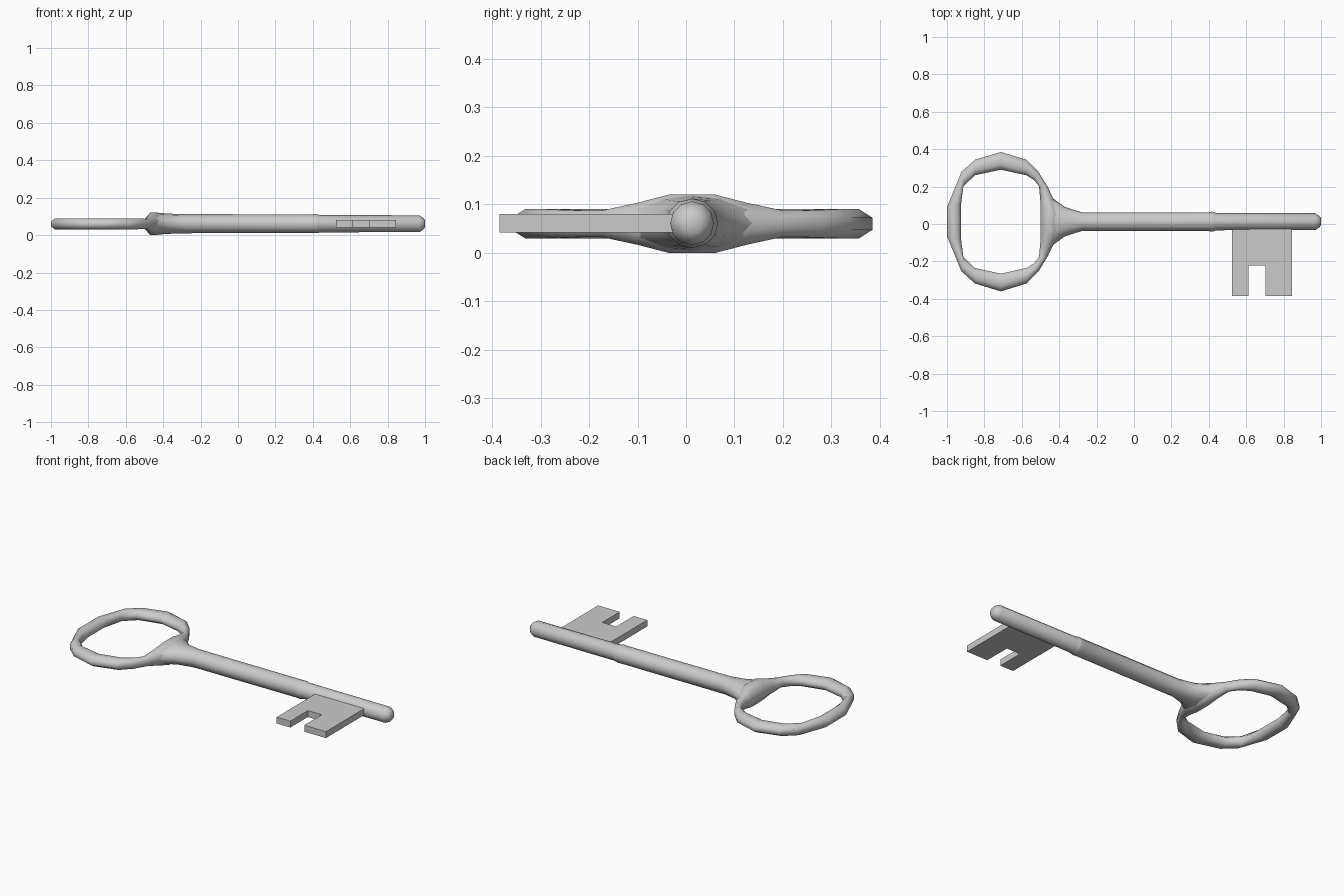
import bpy, bmesh, math
from mathutils import Vector

if "Cube" in bpy.data.objects:
    bpy.data.objects.remove(bpy.data.objects["Cube"])

CY, CZ = 0.0125, 0.06


def finish(name, bm, smooth=True):
    bmesh.ops.recalc_face_normals(bm, faces=bm.faces)
    for f in bm.faces:
        f.smooth = smooth
    mesh = bpy.data.meshes.new(name)
    bm.to_mesh(mesh)
    bm.free()
    obj = bpy.data.objects.new(name, mesh)
    bpy.context.collection.objects.link(obj)
    return obj


def loft(name, sections, closed):
    """Skin a list of point loops, either in a ring or with end caps."""
    bm = bmesh.new()
    loops = [[bm.verts.new(p) for p in s] for s in sections]
    pairs = list(zip(loops, loops[1:]))
    if closed:
        pairs.append((loops[-1], loops[0]))
    n = len(loops[0])
    for a, b in pairs:
        for i in range(n):
            j = (i + 1) % n
            bm.faces.new((a[i], a[j], b[j], b[i]))
    if not closed:
        bm.faces.new(loops[0])
        bm.faces.new(loops[-1])
    return finish(name, bm)


# Bow: oval ring, thicker where it meets the shank
# inner x, inner y, outer x, outer y, half height (upper half)
stations = [
    (-0.500, 0.045, -0.395, 0.050, 0.060),
    (-0.500, 0.100, -0.430, 0.120, 0.043),
    (-0.508, 0.190, -0.462, 0.187, 0.027),
    (-0.535, 0.223, -0.510, 0.265, 0.028),
    (-0.575, 0.248, -0.575, 0.331, 0.030),
    (-0.712, 0.278, -0.712, 0.3725, 0.030),
    (-0.850, 0.248, -0.850, 0.331, 0.030),
    (-0.912, 0.190, -0.923, 0.265, 0.030),
    (-0.925, 0.090, -1.000, 0.077, 0.030),
]


def bow_section(ix, iy, ox, oy, h):
    mid = Vector(((ix + ox) / 2, (iy + oy) / 2 + CY, CZ))
    half = Vector(((ox - ix) / 2, (oy - iy) / 2, 0))
    k = math.cos(math.pi / 8)
    angles = [math.pi / 8 + i * math.pi / 4 for i in range(8)]
    return [mid + half * (math.cos(a) / k) + Vector((0, 0, h * math.sin(a) / k))
            for a in angles]


lower = [(ix, -iy, ox, -oy, h) for ix, iy, ox, oy, h in reversed(stations)]
loft("bow", [bow_section(*s) for s in stations + lower], True)

# Shank: flared neck, collar step, slimmer end and rounded tip
profile = [
    (-0.465, 0.165, 0.056), (-0.430, 0.122, 0.058), (-0.370, 0.079, 0.054),
    (-0.280, 0.050, 0.051), (0.400, 0.050, 0.050), (0.415, 0.054, 0.051),
    (0.430, 0.050, 0.049), (0.440, 0.046, 0.046), (0.970, 0.045, 0.045),
    (0.990, 0.032, 0.032), (1.000, 0.019, 0.019),
]
SIDES = 12
loft("shank", [[(x, CY + ry * math.cos(i * math.tau / SIDES),
                 CZ + 0.001 + rz * math.sin(i * math.tau / SIDES))
                for i in range(SIDES)] for x, ry, rz in profile], False)

# Bit: flat notched plate
outline = [(0.523, 0.0), (0.523, -0.385), (0.612, -0.385), (0.612, -0.222),
           (0.703, -0.222), (0.703, -0.385), (0.845, -0.385), (0.845, 0.0)]
bm = bmesh.new()
face = bm.faces.new([bm.verts.new((x, y, 0.042)) for x, y in outline])
new = bmesh.ops.extrude_face_region(bm, geom=[face])["geom"]
bmesh.ops.translate(bm, vec=(0, 0, 0.038),
                    verts=[v for v in new if isinstance(v, bmesh.types.BMVert)])
finish("bit", bm, smooth=False)
